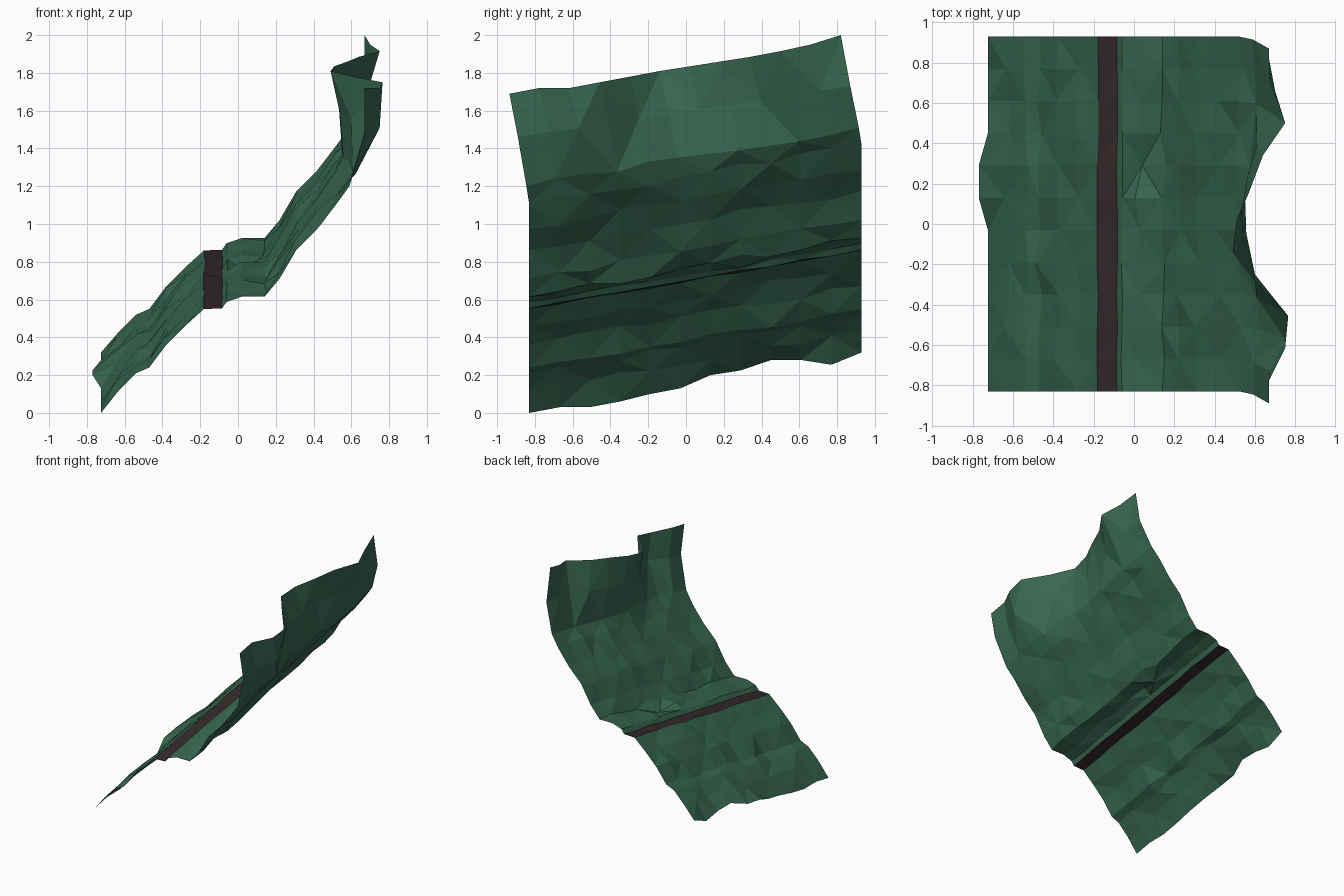
import bpy, bmesh, random

if "Cube" in bpy.data.objects:
    bpy.data.objects.remove(bpy.data.objects["Cube"])

random.seed(4)


def material(name, col):
    m = bpy.data.materials.new(name)
    m.diffuse_color = (*col, 1)
    m.use_nodes = True
    m.node_tree.nodes["Principled BSDF"].inputs["Base Color"].default_value = m.diffuse_color
    return m


green = material("hill green", (0.040, 0.138, 0.084))
brown = material("path brown", (0.036, 0.023, 0.024))

COLS = 12
TILT = 0.31 / (COLS - 1)          # rise of the hill per column

# Slope profile (x, z) at the front edge, from foot to base of the cliff
slope = [(-.63, .12), (-.54, .21), (-.47, .24), (-.38, .36), (-.28, .46),
         (-.18, .55), (-.085, .553), (-.06, .588), (.02, .615), (.14, .615),
         (.22, .71), (.31, .865), (.42, .975), (.52, 1.105), (.59, 1.20)]
path_row = 6

# Foot line: x and z for each column
foot_x = [-.725] * 6 + [-.77, -.77] + [-.725] * 4
foot_z = [0, .03, .03, .06, .10, .13, .20, .225, .28, .28, .255, .32]

# Cliff: x of the base and middle rows, then x and z of the rim
base_dx = [0, .01, .03, .02, .0, -.03, -.04, -.02, 0, .02, .01, 0]
mid_x = [.67, .67, .75, .69, .60, .54, .535, .56, .61, .68, .67, .67]
rim_x = [.67, .67, .75, .765, .61, .49, .51, .58, .64, .75, .70, .67]
rim_z = [1.69, 1.72, 1.72, 1.75, 1.78, 1.81, 1.835, 1.86, 1.885, 1.915, 1.95, 2.0]


def col_y(j):
    return -.83 + .16 * j


rows = [[(foot_x[j], col_y(j), foot_z[j]) for j in range(COLS)]]
for i, (x, z) in enumerate(slope, 1):
    row = []
    for j in range(COLS):
        inner = 0 < j < COLS - 1
        rough = .3 if i in (6, 7, 8) else 1
        dx = random.uniform(-.015, .015) * rough * inner
        dz = random.uniform(-.018, .018) * rough * inner
        dy = 0
        if i == len(slope):
            dx, dy = dx * .3 + base_dx[j], -.015
        elif i == len(slope) - 1:
            dx += base_dx[j] * .4
        row.append((x + dx, col_y(j) + dy, z + TILT * j + dz))
    rows.append(row)
rows.append([(mid_x[j], -.89 + .16 * j, 1.46 + .0245 * j) for j in range(COLS)])
rows.append([(rim_x[j], -.935 + .1595 * j, rim_z[j]) for j in range(COLS)])


def move(i, j, dx, dz):
    x, y, z = rows[i][j]
    rows[i][j] = (x + dx, y, z + dz)


# Small ledges and hollows on the slope
move(9, 7, .01, -.03)
move(10, 7, .03, .01)
move(3, 4, -.02, .01)
move(2, 3, .0, -.01)


def build_sheet(name, first, last, mat):
    bm = bmesh.new()
    vs = [[bm.verts.new(p) for p in rows[i]] for i in range(first, last + 1)]
    for i in range(len(vs) - 1):
        for j in range(COLS - 1):
            a, b, c, d = vs[i][j], vs[i + 1][j], vs[i + 1][j + 1], vs[i][j + 1]
            if (i + j) % 2:
                tris = ((a, c, b), (a, d, c))
            else:
                tris = ((a, d, b), (b, d, c))
            for t in tris:
                f = bm.faces.new(t)
                f.normal_update()
    # Upper side of the hill faces outward
    for f in bm.faces:
        if sum(g.normal.z for g in bm.faces) < 0:
            bmesh.ops.reverse_faces(bm, faces=bm.faces[:])
        break
    me = bpy.data.meshes.new(name)
    bm.to_mesh(me)
    bm.free()
    me.materials.append(mat)
    bpy.context.collection.objects.link(bpy.data.objects.new(name, me))


build_sheet("lower_slope", 0, path_row, green)
build_sheet("path", path_row, path_row + 1, brown)
build_sheet("upper_slope_and_cliff", path_row + 1, len(rows) - 1, green)
